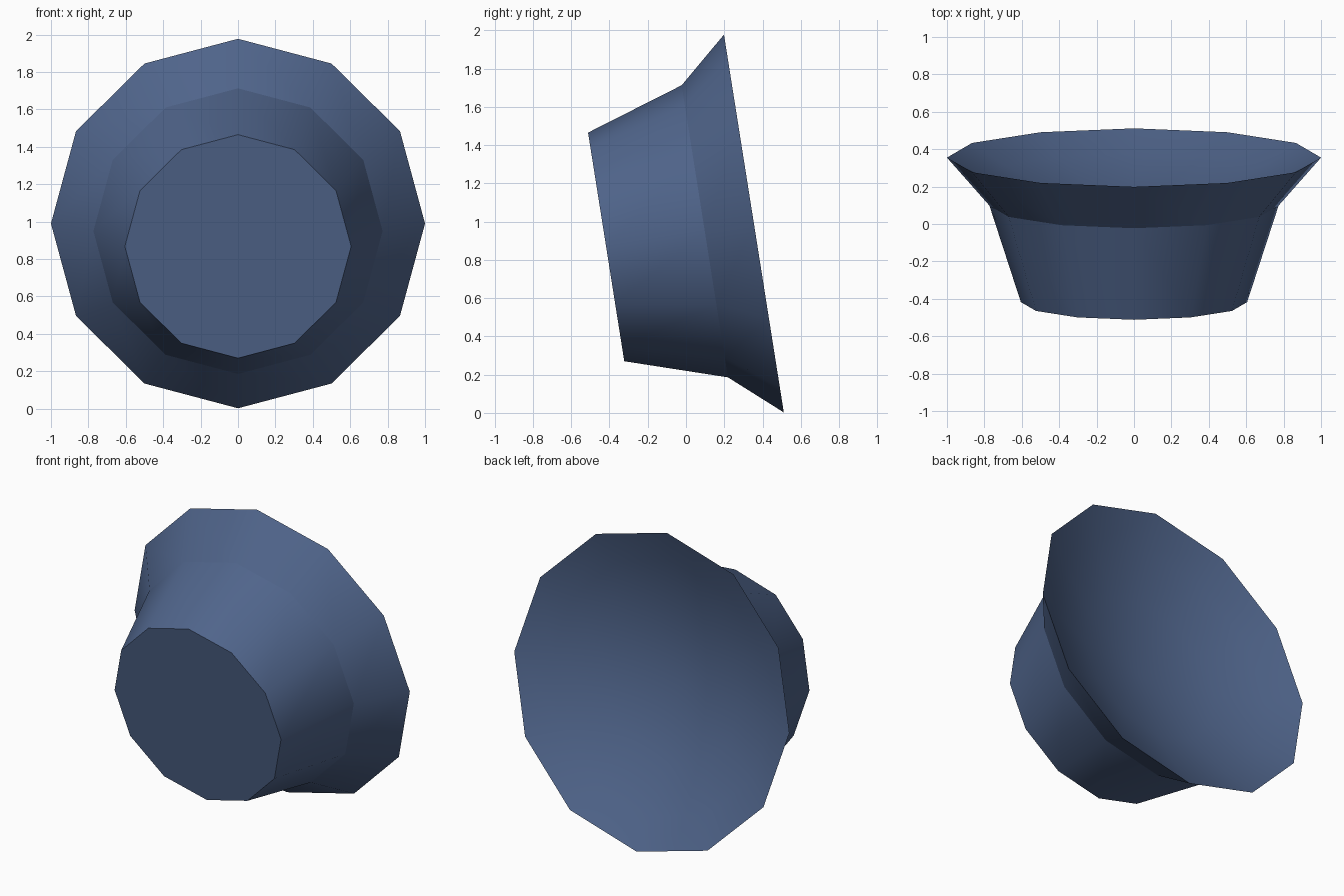
import bpy, bmesh, math

cube = bpy.data.objects.get("Cube")
if cube:
    bpy.data.objects.remove(cube, do_unlink=True)

SIDES = 12
# Rings as (radius, distance along the axis), each list starting at the rim
RIM = (1.0, 0.0)
OUTER = [(0.773, -0.26), (0.605, -0.782)]
HOLLOW = [(0.8, -0.105), (0.5, -0.22)]
HOLLOW_DEPTH = 0.31

blue = bpy.data.materials.new("slate_blue")
blue.use_nodes = True
colour = (0.08, 0.13, 0.26, 1)
blue.diffuse_color = colour
blue.node_tree.nodes["Principled BSDF"].inputs["Base Color"].default_value = colour

bm = bmesh.new()


def ring(radius, height):
    step = math.tau / SIDES
    return [bm.verts.new((radius * math.cos(i * step), radius * math.sin(i * step), height))
            for i in range(SIDES)]


def skin(loops):
    for a, b in zip(loops, loops[1:]):
        for i in range(SIDES):
            j = (i + 1) % SIDES
            bm.faces.new((a[i], b[i], b[j], a[j]))


rim = ring(*RIM)

# Flared rim, tapered body and flat base
outer = [rim] + [ring(r, h) for r, h in OUTER]
skin(outer)
bm.faces.new(outer[-1])

# Shallow bowl inside the rim
inner = [rim] + [ring(r, h) for r, h in HOLLOW]
skin(inner)
centre = bm.verts.new((0, 0, -HOLLOW_DEPTH))
for i in range(SIDES):
    bm.faces.new((inner[-1][i], inner[-1][(i + 1) % SIDES], centre))

bmesh.ops.recalc_face_normals(bm, faces=bm.faces)
neck = set(outer[1])
neck_edges = [e for e in bm.edges if neck.issuperset(e.verts)]
bmesh.ops.split_edges(bm, edges=neck_edges)  # crisp crease between flare and body
mesh = bpy.data.meshes.new("flared_cup")
bm.to_mesh(mesh)
bm.free()
mesh.materials.append(blue)

# Lay the cup on its side, with the base facing forward and slightly down
cup = bpy.data.objects.new("flared_cup", mesh)
bpy.context.collection.objects.link(cup)
cup.rotation_euler.x = math.radians(-81)
cup.location = (0, 0.355, 0.99)

bpy.ops.object.select_all(action="DESELECT")
cup.select_set(True)
bpy.context.view_layer.objects.active = cup
bpy.ops.object.shade_smooth_by_angle(angle=math.radians(42))
